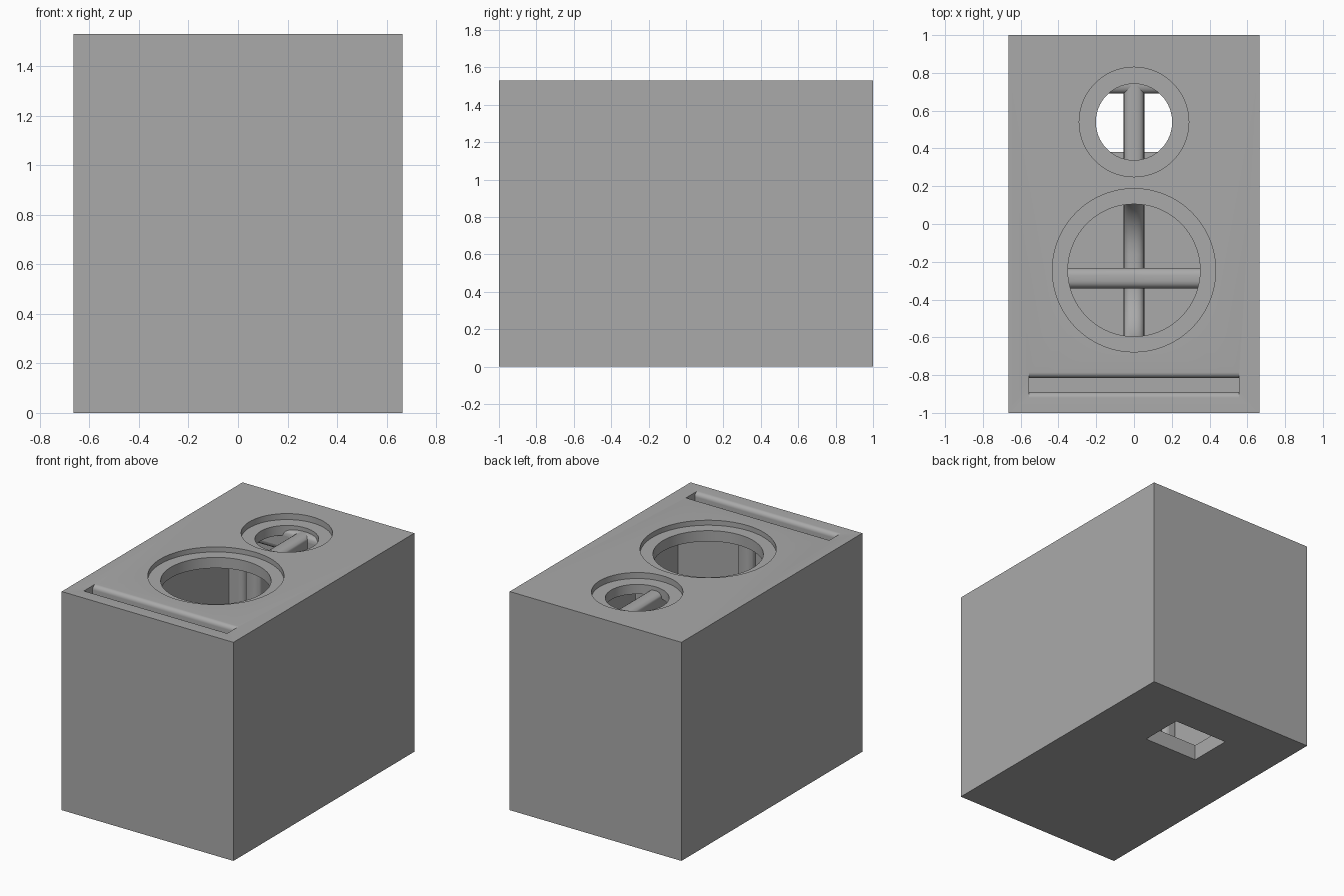
import bpy, bmesh, math
from mathutils import Vector

if "Cube" in bpy.data.objects:
    bpy.data.objects.remove(bpy.data.objects["Cube"])

H, W, L, T = 1.53, 0.665, 1.0, 0.11   # height, half width, half length, wall

grey = bpy.data.materials.new("cabinet grey")
grey.diffuse_color = (0.4, 0.4, 0.4, 1)
grey.use_nodes = True
grey.node_tree.nodes["Principled BSDF"].inputs["Base Color"].default_value = grey.diffuse_color


def finish(ob):
    ob.data.materials.clear()
    ob.data.materials.append(grey)
    bpy.ops.object.select_all(action='DESELECT')
    ob.select_set(True)
    bpy.context.view_layer.objects.active = ob
    bpy.ops.object.shade_smooth_by_angle(angle=math.radians(35))


def box(name, x, y, z):
    bpy.ops.mesh.primitive_cube_add(size=1)
    ob = bpy.context.object
    ob.name = name
    for v in ob.data.vertices:
        v.co = [(a + b) / 2 + c * (b - a) for (a, b), c in zip((x, y, z), v.co)]
    return ob


def cylinder(name, y, r, z0, z1):
    bpy.ops.mesh.primitive_cylinder_add(vertices=96, radius=r, depth=z1 - z0,
                                        location=(0, y, (z0 + z1) / 2))
    bpy.context.object.name = name
    return bpy.context.object


def prism(name, profile, half):
    """Closed y-z profile extruded along x."""
    bm = bmesh.new()
    f = bm.faces.new([bm.verts.new((-half, y, z)) for y, z in profile])
    r = bmesh.ops.extrude_face_region(bm, geom=[f])
    for v in r['geom']:
        if isinstance(v, bmesh.types.BMVert):
            v.co.x = half
    bmesh.ops.recalc_face_normals(bm, faces=bm.faces)
    me = bpy.data.meshes.new(name)
    bm.to_mesh(me)
    ob = bpy.data.objects.new(name, me)
    bpy.context.collection.objects.link(ob)
    return ob


def cut(ob, cutter):
    m = ob.modifiers.new("cut", 'BOOLEAN')
    m.operation, m.solver, m.object = 'DIFFERENCE', 'EXACT', cutter
    bpy.ops.object.select_all(action='DESELECT')
    bpy.context.view_layer.objects.active = ob
    ob.select_set(True)
    bpy.ops.object.modifier_apply(modifier=m.name)
    bpy.data.objects.remove(cutter)


def fillet(pts):
    """Round the corners that carry a radius: (u, v, r)."""
    out = []
    for i, (u, v, r) in enumerate(pts):
        p = Vector((u, v))
        if not r:
            out.append(p)
            continue
        a = (Vector(pts[i - 1][:2]) - p).normalized() * r
        b = (Vector(pts[(i + 1) % len(pts)][:2]) - p).normalized() * r
        for k in range(9):
            t = k * math.pi / 16
            out.append(p + a * (1 - math.sin(t)) + b * (1 - math.cos(t)))
    return out


def brace(name, loops, rot, y=0):
    """Plate with rounded-over edges, drawn flat and stood upright."""
    cu = bpy.data.curves.new(name, 'CURVE')
    cu.dimensions, cu.fill_mode = '2D', 'BOTH'
    cu.extrude, cu.bevel_depth, cu.bevel_resolution = 0.015, 0.04, 3
    cu.offset = -0.04
    for loop in loops:
        pts = fillet(loop)
        s = cu.splines.new('POLY')
        s.points.add(len(pts) - 1)
        s.use_cyclic_u = True
        for q, p in zip(s.points, pts):
            q.co = (p.x, p.y, 0, 1)
    ob = bpy.data.objects.new(name, cu)
    ob.rotation_euler, ob.location = rot, (0, y, 0)
    bpy.context.collection.objects.link(ob)
    bpy.ops.object.select_all(action='DESELECT')
    bpy.context.view_layer.objects.active = ob
    ob.select_set(True)
    bpy.ops.object.convert(target='MESH')
    finish(bpy.context.object)


# hollow cabinet
cab = box("cabinet", (-W, W), (-L, L), (0, H))
cut(cab, box("cavity", (-W + T, W - T), (-L + T, L - T), (T, H - T)))

# driver openings: stepped recess and through hole
for y, rim, hole, depth in ((-0.245, 0.432, 0.35, 0.035), (0.54, 0.29, 0.202, 0.042)):
    cut(cab, cylinder("recess", y, rim, H - depth, H + 0.1))
    cut(cab, cylinder("hole", y, hole, H - T - 0.05, H + 0.1))

# slot port with rounded lips
y0, y1, r = -0.89, -0.815, 0.03
arc = [k * math.pi / 16 for k in range(9)]
slot = [(y0, H - T - 0.05), (y1, H - T - 0.05)]
slot += [(y1 + r - r * math.cos(t), H - r + r * math.sin(t)) for t in arc]
slot += [(y1 + r, H + 0.05), (y0 - r, H + 0.05)]
slot += [(y0 - r + r * math.cos(t), H - r + r * math.sin(t)) for t in reversed(arc)]
cut(cab, prism("slot", slot, W - T))

# terminal opening in the base
cut(cab, box("terminal", (-0.213, 0.213), (0.38, 0.69), (-0.1, T + 0.05)))
finish(cab)

# port shelf behind the slot
finish(box("port_shelf", (-W + T, W - T), (y1, y1 + T), (0.25, H - T)))

# lengthwise brace, open below the large driver and above the terminal
side = (math.pi / 2, 0, math.pi / 2)
brace("long_brace", [[
    (-0.72, 0.08, 0), (0.25, 0.08, 0), (0.25, 1.25, 0.12), (0.8, 1.25, 0.12),
    (0.8, 0.08, 0), (0.92, 0.08, 0), (0.92, 1.46, 0), (0.14, 1.46, 0),
    (0.14, 0.3, 0.3), (-0.63, 0.3, 0.3), (-0.63, 1.46, 0), (-0.72, 1.46, 0)]], side)

# cross braces
face = (math.pi / 2, 0, 0)
brace("cross_brace_front", [[
    (-0.58, 0.08, 0), (0.58, 0.08, 0), (0.58, 1.46, 0), (0.46, 1.46, 0),
    (0.46, 0.42, 0.08), (-0.46, 0.42, 0.08), (-0.46, 1.46, 0), (-0.58, 1.46, 0)]],
    face, -0.287)
brace("cross_brace_back", [
    [(-0.58, 0.08, 0), (0.58, 0.08, 0), (0.58, 1.46, 0), (-0.58, 1.46, 0)],
    [(-0.44, 0.25, 0.1), (0.44, 0.25, 0.1), (0.44, 1.3, 0.1), (-0.44, 1.3, 0.1)]],
    face, 0.745)
